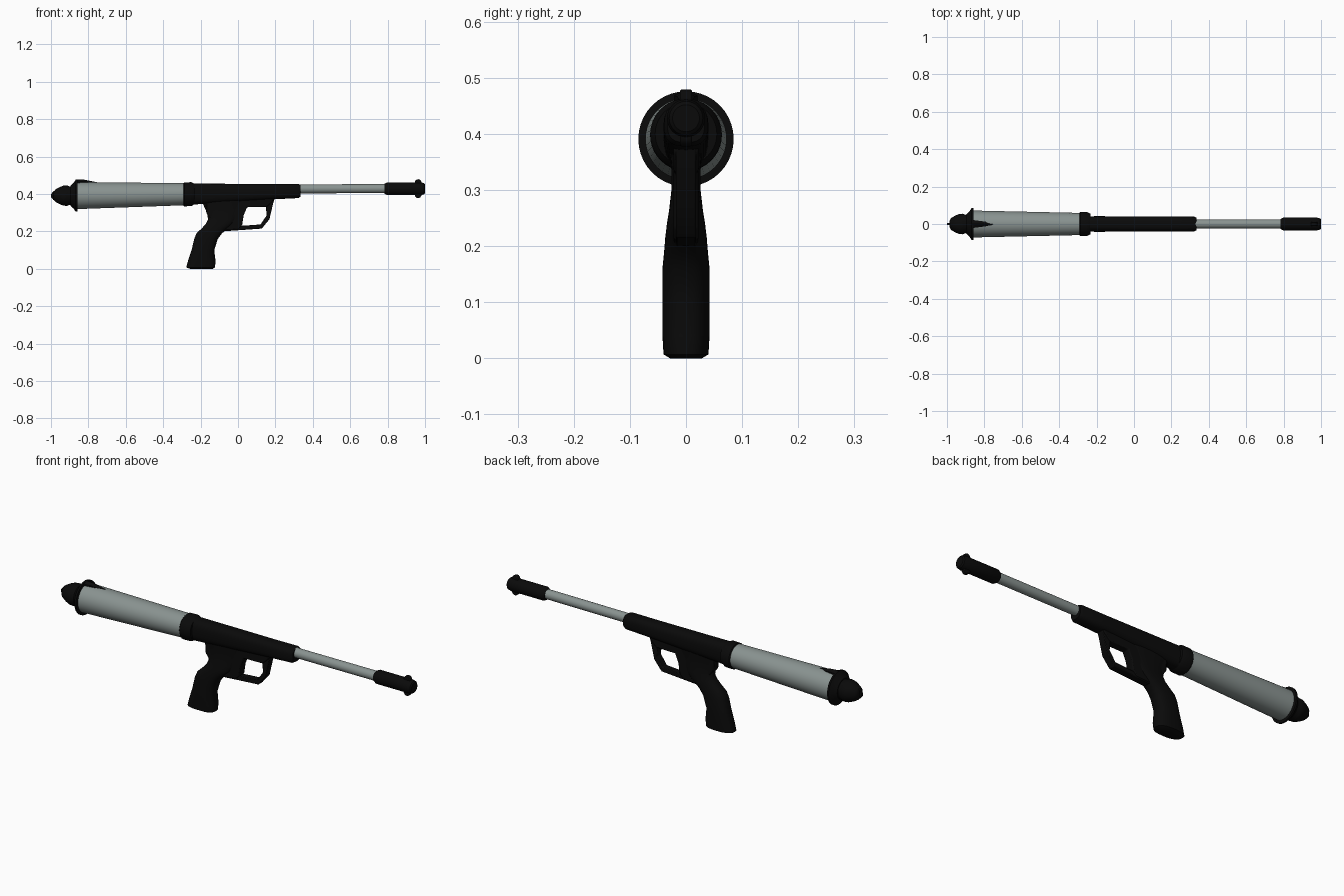
import bpy, bmesh, math
from mathutils import Vector

if "Cube" in bpy.data.objects:
    bpy.data.objects.remove(bpy.data.objects["Cube"])


def material(name, rgb):
    m = bpy.data.materials.new(name)
    m.diffuse_color = (*rgb, 1)
    m.use_nodes = True
    m.node_tree.nodes["Principled BSDF"].inputs["Base Color"].default_value = m.diffuse_color
    return m


BLACK = material("matte black", (0.003, 0.003, 0.003))
GREY = material("grey metal", (0.25, 0.29, 0.28))


def finish(bm, name, mat, angle=35):
    bmesh.ops.recalc_face_normals(bm, faces=bm.faces)
    me = bpy.data.meshes.new(name)
    bm.to_mesh(me)
    bm.free()
    me.materials.append(mat)
    ob = bpy.data.objects.new(name, me)
    bpy.context.collection.objects.link(ob)
    bpy.ops.object.select_all(action='DESELECT')
    ob.select_set(True)
    bpy.context.view_layer.objects.active = ob
    bpy.ops.object.shade_smooth_by_angle(angle=math.radians(angle))
    return ob


def loft(name, mat, rings, axis='X', n=32, power=2.0):
    """rings: (position, centre, half size across, half size in y) along X or Z."""
    bm = bmesh.new()
    loops = []
    for pos, c, a, b in rings:
        loop = []
        for i in range(n):
            t = 2 * math.pi * i / n
            ct, st = math.cos(t), math.sin(t)
            u = c + a * math.copysign(abs(ct) ** (2 / power), ct)
            v = b * math.copysign(abs(st) ** (2 / power), st)
            loop.append(bm.verts.new((pos, v, u) if axis == 'X' else (u, v, pos)))
        loops.append(loop)
    for p, q in zip(loops, loops[1:]):
        for i in range(n):
            j = (i + 1) % n
            bm.faces.new((p[i], p[j], q[j], q[i]))
    bm.faces.new(loops[0])
    bm.faces.new(loops[-1])
    return finish(bm, name, mat)


def turned(name, mat, profile, n=32):
    """profile: (x, centre z, radius)"""
    return loft(name, mat, [(x, z, r, r) for x, z, r in profile], n=n)


def plate(name, mat, outline, half, bevel=0.005):
    """Side outline (x, z) given thickness in y."""
    bm = bmesh.new()
    f = bm.faces.new([bm.verts.new((x, -half, z)) for x, z in outline])
    ex = bmesh.ops.extrude_face_region(bm, geom=[f])
    vs = [v for v in ex['geom'] if isinstance(v, bmesh.types.BMVert)]
    bmesh.ops.translate(bm, vec=Vector((0, 2 * half, 0)), verts=vs)
    ob = finish(bm, name, mat)
    if bevel:
        m = ob.modifiers.new("edge", 'BEVEL')
        m.width, m.segments = bevel, 2
    return ob


# rear air tank with collar, flange and end cap
turned("air_tank", GREY, [(-0.865, 0.391, 0.072), (-0.28, 0.399, 0.059)], 40)
turned("tank_collar", BLACK, [(-0.293, 0.398, 0.058), (-0.287, 0.398, 0.064),
                              (-0.25, 0.399, 0.064), (-0.232, 0.400, 0.055)], 40)
turned("end_flange", BLACK, [(-0.895, 0.391, 0.054), (-0.88, 0.391, 0.068),
                             (-0.868, 0.391, 0.085), (-0.859, 0.391, 0.085),
                             (-0.857, 0.391, 0.070)], 40)
turned("end_cap", BLACK, [(-0.986, 0.391, 0.018), (-0.978, 0.391, 0.032),
                          (-0.955, 0.391, 0.045), (-0.935, 0.391, 0.053),
                          (-0.915, 0.391, 0.055), (-0.90, 0.391, 0.049),
                          (-0.88, 0.391, 0.052)])
plate("cap_tab", BLACK, [(-1.0, 0.383), (-1.0, 0.399), (-0.985, 0.416),
                         (-0.95, 0.425), (-0.95, 0.357), (-0.985, 0.366)], 0.005, 0.002)

# rear sight ridge tapering along the tank top
bm = bmesh.new()
sections = []
for x, w, top in ((-0.868, 0.022, 0.478), (-0.82, 0.016, 0.476), (-0.73, 0.003, 0.458)):
    sections.append([bm.verts.new(p) for p in (
        (x, -w, 0.44), (x, -w, top - 0.009), (x, 0, top), (x, w, top - 0.009), (x, w, 0.44))])
for p, q in zip(sections, sections[1:]):
    for i in range(5):
        j = (i + 1) % 5
        bm.faces.new((p[i], p[j], q[j], q[i]))
bm.faces.new(sections[0])
bm.faces.new(sections[-1])
finish(bm, "sight_ridge", BLACK)

# receiver, slimmer toward the barrel
loft("receiver", BLACK, [(-0.26, 0.399, 0.057, 0.040), (0.18, 0.412, 0.041, 0.040),
                         (0.322, 0.416, 0.038, 0.039), (0.334, 0.417, 0.032, 0.033)], power=2.8)

# barrel and muzzle
turned("barrel", GREY, [(0.30, 0.427, 0.024), (0.80, 0.429, 0.024)])
turned("muzzle", BLACK, [(0.783, 0.428, 0.026), (0.797, 0.428, 0.034), (0.978, 0.428, 0.034),
                         (0.995, 0.428, 0.030), (1.0, 0.428, 0.024)])
arc = [(0.963 + 0.018 * math.cos(math.pi * i / 8), 0.461 + 0.018 * math.sin(math.pi * i / 8))
       for i in range(9)]
plate("front_sight", BLACK, arc + [(x, 0.857 - z) for x, z in reversed(arc)], 0.011, 0.003)

# trigger housing and guard
plate("trigger_housing", BLACK, [(-0.10, 0.203), (0.0, 0.21), (0.022, 0.232), (0.03, 0.285),
                                 (0.048, 0.329), (0.155, 0.331), (0.19, 0.366), (0.19, 0.40),
                                 (-0.17, 0.39), (-0.17, 0.30)], 0.022)
plate("trigger_guard", BLACK, [(-0.085, 0.200), (0.127, 0.215), (0.168, 0.265), (0.188, 0.35),
                               (0.20, 0.39), (0.155, 0.39), (0.149, 0.335), (0.153, 0.285),
                               (0.120, 0.237), (0.02, 0.230), (-0.085, 0.226)], 0.018, 0.003)

# grip: (z, rear x, front x, half width)
grip = [(0.0, -0.255, -0.135, 0.028), (0.007, -0.277, -0.123, 0.040), (0.04, -0.268, -0.120, 0.042),
        (0.10, -0.248, -0.127, 0.042), (0.16, -0.234, -0.108, 0.042), (0.19, -0.222, -0.085, 0.039),
        (0.215, -0.195, -0.055, 0.037), (0.24, -0.172, -0.025, 0.034), (0.265, -0.160, -0.005, 0.030),
        (0.30, -0.166, 0.01, 0.026), (0.335, -0.182, 0.03, 0.026), (0.38, -0.20, 0.05, 0.030)]
loft("grip", BLACK, [(z, (a + b) / 2, (b - a) / 2, w) for z, a, b, w in grip],
     axis='Z', power=2.6)
